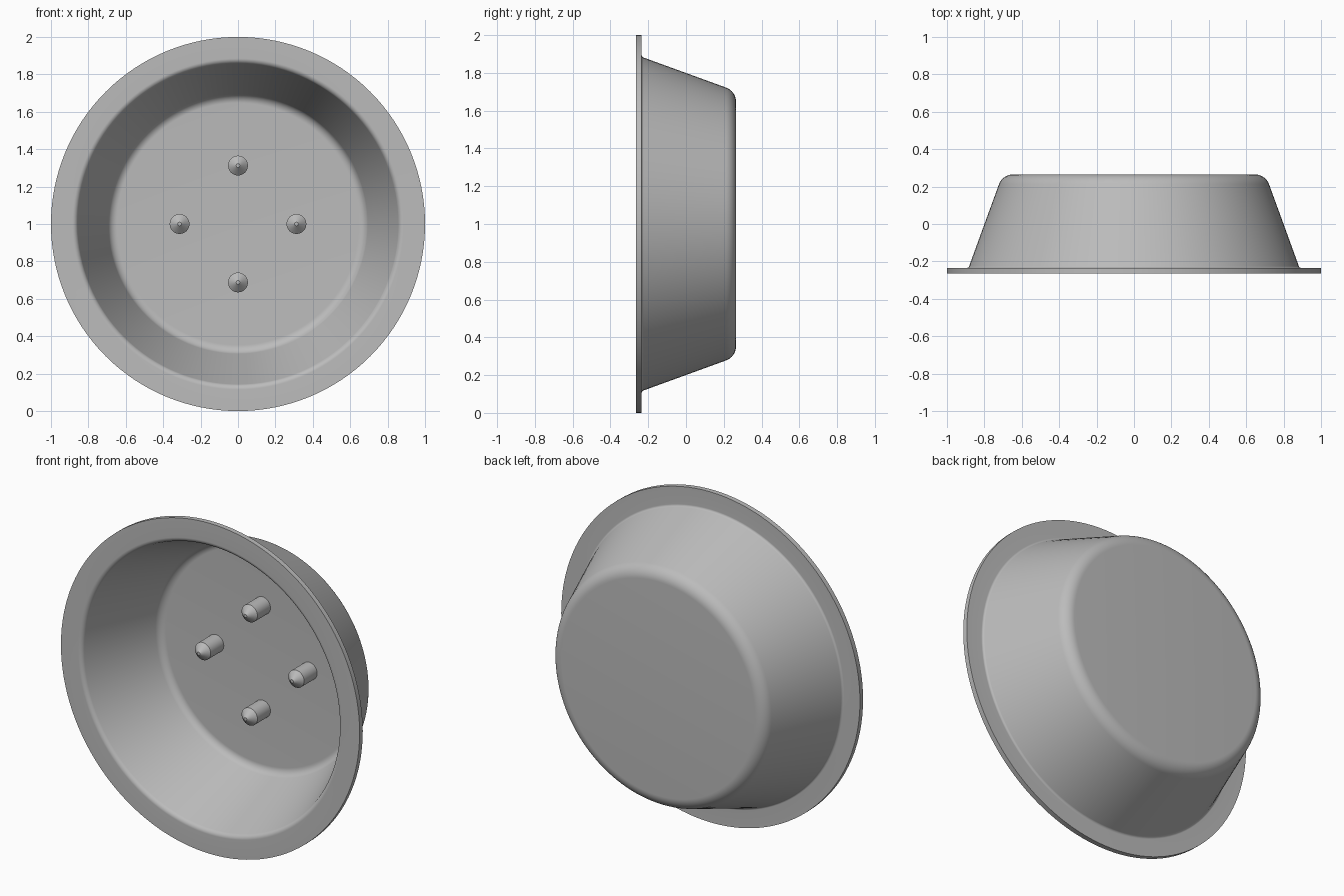
import bpy
import bmesh
from math import sin, tan, pi
from mathutils import Vector

cube = bpy.data.objects.get("Cube")
if cube:
    bpy.data.objects.remove(cube, do_unlink=True)

grey = bpy.data.materials.new("plain grey")
grey.use_nodes = True
colour = (0.5, 0.5, 0.5, 1)
grey.diffuse_color = colour
grey.node_tree.nodes["Principled BSDF"].inputs["Base Color"].default_value = colour


def rounded(profile, steps=8):
    """Fillet the (radius, y, fillet) corners of a profile."""
    points = []
    for i, (r, y, fillet) in enumerate(profile):
        corner = Vector((r, y))
        if not fillet:
            points.append(corner)
            continue
        a = (Vector(profile[i - 1][:2]) - corner).normalized()
        b = (Vector(profile[i + 1][:2]) - corner).normalized()
        half = a.angle(b) / 2
        centre = corner + (a + b).normalized() * fillet / sin(half)
        start = corner + a * fillet / tan(half) - centre
        end = corner + b * fillet / tan(half) - centre
        for k in range(steps + 1):
            ray = start.lerp(end, k / steps).normalized()
            points.append(centre + ray * fillet)
    return points


def lathe(name, points, segments, location):
    """Turn a (radius, y) profile around the y axis."""
    bm = bmesh.new()
    verts = [bm.verts.new((p.x, p.y, 0)) for p in points]
    edges = [bm.edges.new(pair) for pair in zip(verts, verts[1:])]
    bmesh.ops.spin(bm, geom=verts + edges, cent=(0, 0, 0), axis=(0, 1, 0),
                   angle=2 * pi, steps=segments, use_merge=True)
    bmesh.ops.remove_doubles(bm, verts=bm.verts, dist=0.0001)
    bmesh.ops.recalc_face_normals(bm, faces=bm.faces)
    mesh = bpy.data.meshes.new(name)
    bm.to_mesh(mesh)
    bm.free()
    mesh.materials.append(grey)
    obj = bpy.data.objects.new(name, mesh)
    obj.location = location
    bpy.context.collection.objects.link(obj)
    bpy.ops.object.select_all(action="DESELECT")
    obj.select_set(True)
    bpy.context.view_layer.objects.active = obj
    bpy.ops.object.shade_smooth_by_angle(angle=pi / 6)


# Thin-walled dish with a flat rim, open to the front
dish = [
    (0, 0.265, 0), (0.703, 0.265, 0.08), (0.885, -0.235, 0.015),
    (1, -0.235, 0), (1, -0.265, 0),
    (0.864, -0.265, 0.03), (0.682, 0.235, 0.05), (0, 0.235, 0),
]
lathe("dish", rounded(dish), 128, (0, 0, 1))

# Four pointed pegs on the dish floor
peg = [Vector(p) for p in
       ((0, 0.24), (0.053, 0.24), (0.053, 0.11), (0.01, 0.07), (0, 0.07))]
for side, (x, z) in {"left": (1, 0), "right": (-1, 0),
                     "upper": (0, 1), "lower": (0, -1)}.items():
    lathe(side + "_peg", peg, 32, (x * 0.3125, 0, 1 + z * 0.3125))
